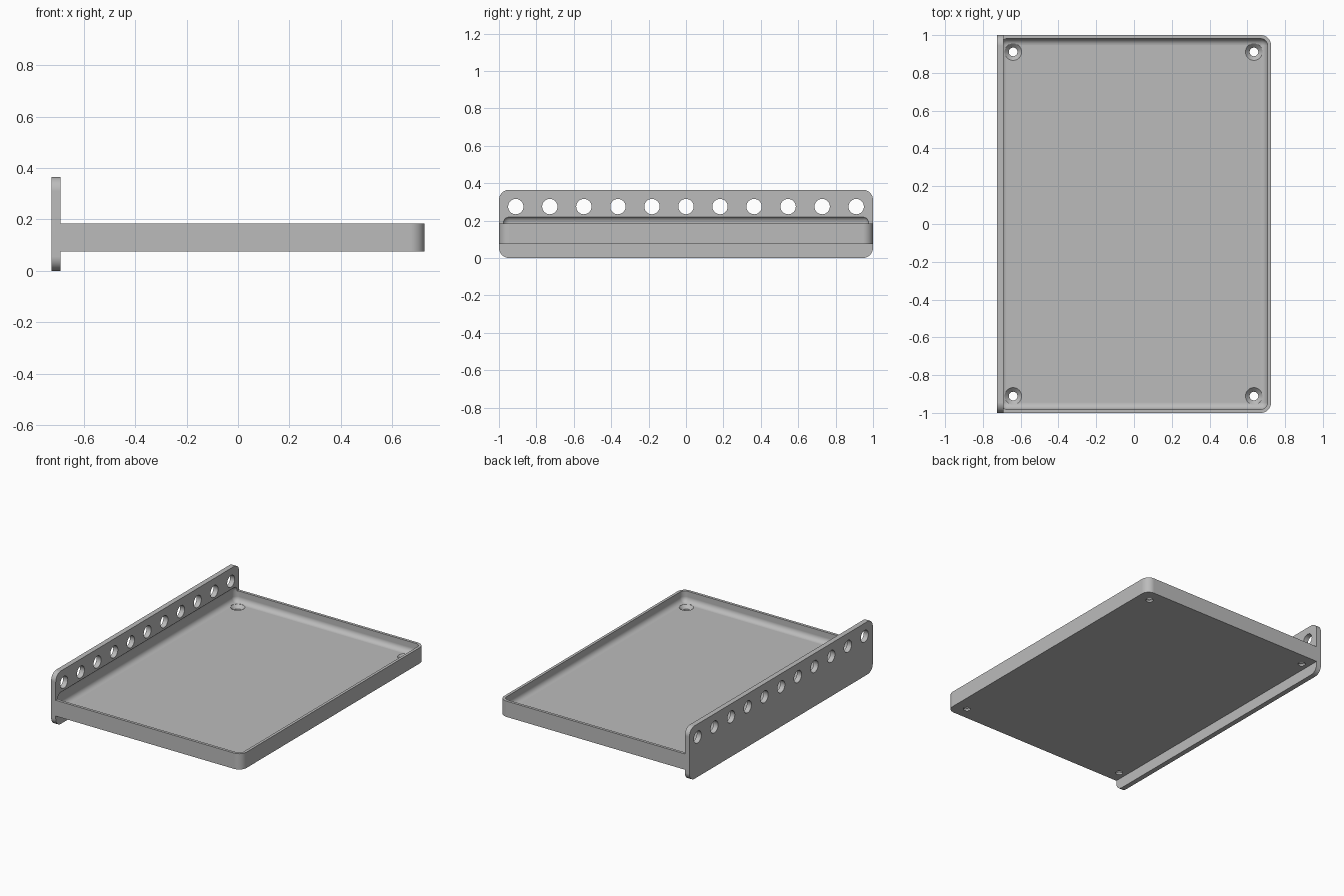
import bpy
import bmesh
from math import cos, sin, pi, radians
from mathutils import Matrix, Vector

if "Cube" in bpy.data.objects:
    bpy.data.objects.remove(bpy.data.objects["Cube"])

GREY = (0.5, 0.5, 0.5, 1.0)
grey = bpy.data.materials.new("plain_grey")
grey.use_nodes = True
grey.diffuse_color = GREY
grey.node_tree.nodes["Principled BSDF"].inputs["Base Color"].default_value = GREY


def make_object(name, bm):
    bmesh.ops.recalc_face_normals(bm, faces=bm.faces)
    mesh = bpy.data.meshes.new(name)
    bm.to_mesh(mesh)
    bm.free()
    mesh.materials.append(grey)
    obj = bpy.data.objects.new(name, mesh)
    bpy.context.collection.objects.link(obj)
    return obj


def rounded_box(name, low, high, radius, wanted):
    """Box between two corners, rounding the edges for which wanted(direction, middle) holds."""
    low, high = Vector(low), Vector(high)
    bm = bmesh.new()
    bmesh.ops.create_cube(bm, size=1)
    for v in bm.verts:
        v.co = Vector(h if c > 0 else l for c, l, h in zip(v.co, low, high))
    edges = []
    for e in bm.edges:
        a, b = e.verts
        direction = max(range(3), key=lambda i: abs(a.co[i] - b.co[i]))
        if wanted(direction, (a.co + b.co) / 2):
            edges.append(e)
    bmesh.ops.bevel(bm, geom=edges, offset=radius, offset_type='OFFSET',
                    segments=10, profile=0.5, affect='EDGES')
    return make_object(name, bm)


def turned(name, profile, matrix, sides=40):
    """Closed solid turned about local z from (radius, height) pairs."""
    bm = bmesh.new()
    angles = [2 * pi * i / sides for i in range(sides)]
    rings = [[bm.verts.new((r * cos(a), r * sin(a), z)) for a in angles] for r, z in profile]
    for lower, upper in zip(rings, rings[1:]):
        for i in range(sides):
            j = (i + 1) % sides
            bm.faces.new((lower[i], lower[j], upper[j], upper[i]))
    bm.faces.new(rings[0])
    bm.faces.new(rings[-1])
    bmesh.ops.transform(bm, matrix=matrix, verts=bm.verts)
    return make_object(name, bm)


def combine(target, other, operation):
    mod = target.modifiers.new("combine", 'BOOLEAN')
    mod.operation, mod.solver, mod.object = operation, 'EXACT', other
    bpy.context.view_layer.objects.active = target
    bpy.ops.object.modifier_apply(modifier=mod.name)
    bpy.data.objects.remove(other)


# Upright mounting plate, rounded at its four corners
PLATE_OUT, PLATE_IN = -0.726, -0.691
plate = rounded_box("mounting_plate", (PLATE_OUT, -1, 0), (PLATE_IN, 1, 0.365), 0.055,
                    lambda d, m: d == 0)

# Tray body, rounded at the two corners away from the plate
BOTTOM, RIM, FLOOR = 0.075, 0.184, 0.11
tray = rounded_box("tray_with_mounting_plate", (-0.71, -1, BOTTOM), (0.726, 1, RIM), 0.055,
                   lambda d, m: d == 2 and m.x > 0)
combine(tray, plate, 'UNION')

# Soft-edged hollow, biting partly into the plate
hollow = rounded_box("hollow", (-0.709, -0.981, FLOOR), (0.707, 0.981, 0.224), 0.036,
                     lambda d, m: True)
combine(tray, hollow, 'DIFFERENCE')

# Row of round holes along the plate
for i in range(11):
    place = Matrix.Translation((PLATE_OUT, 0.182 * (i - 5), 0.275)) @ Matrix.Rotation(pi / 2, 4, 'Y')
    combine(tray, turned("plate_hole", [(0.041, -0.1), (0.041, 0.1)], place), 'DIFFERENCE')

# Countersunk screw holes in the floor corners
screw = [(0.023, -0.1), (0.023, -0.022), (0.045, 0), (0.045, 0.06)]
for x in (-0.64, 0.635):
    for y in (-0.911, 0.911):
        combine(tray, turned("screw_hole", screw, Matrix.Translation((x, y, FLOOR))), 'DIFFERENCE')

# Smooth curved faces, flat broad ones
bpy.ops.object.select_all(action='DESELECT')
tray.select_set(True)
bpy.context.view_layer.objects.active = tray
bpy.ops.object.shade_smooth_by_angle(angle=radians(25))
weighted = tray.modifiers.new("even_normals", 'WEIGHTED_NORMAL')
weighted.keep_sharp = True
